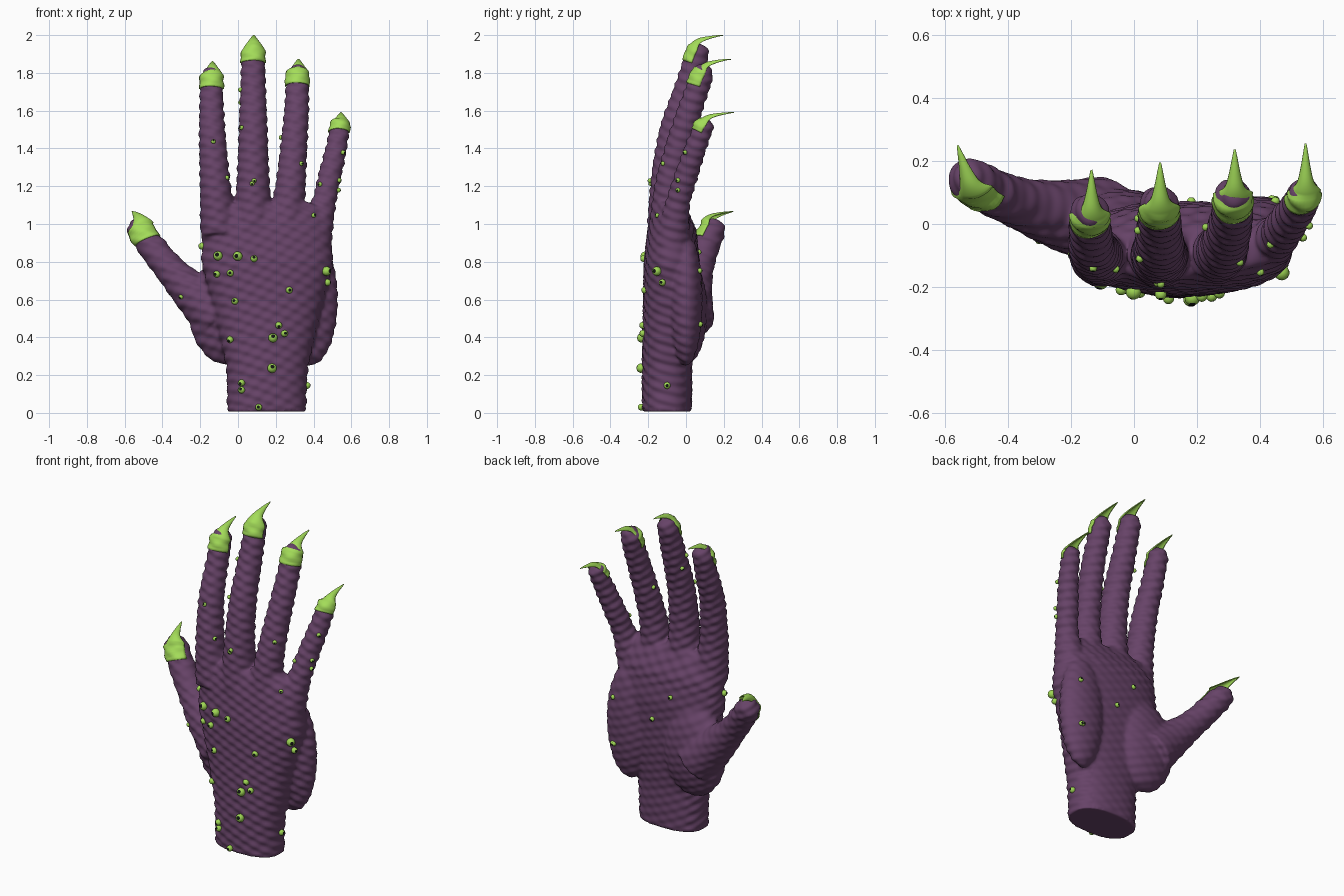
import bpy, bmesh, math
from mathutils import Vector, Matrix
from mathutils.bvhtree import BVHTree

if "Cube" in bpy.data.objects:
    bpy.data.objects.remove(bpy.data.objects["Cube"])


def material(name, rgb):
    m = bpy.data.materials.new(name)
    m.diffuse_color = (*rgb, 1)
    m.use_nodes = True
    m.node_tree.nodes["Principled BSDF"].inputs["Base Color"].default_value = m.diffuse_color
    return m


SKIN = material("purple skin", (0.135, 0.056, 0.138))
NAIL = material("lime nail", (0.37, 0.72, 0.10))
WART = material("green wart", (0.35, 0.68, 0.09))
PIT = material("dark pit", (0.006, 0.008, 0.006))


def add_object(name, bm, mats):
    me = bpy.data.meshes.new(name)
    bm.to_mesh(me)
    bm.free()
    for m in mats:
        me.materials.append(m)
    ob = bpy.data.objects.new(name, me)
    bpy.context.collection.objects.link(ob)
    return ob


def spline(pts, steps=6):
    """Catmull-Rom through tuples of any length."""
    p = [Vector(q) for q in pts]
    p = [p[0] * 2 - p[1]] + p + [p[-1] * 2 - p[-2]]
    out = []
    for i in range(1, len(p) - 2):
        a, b, c, d = p[i - 1:i + 3]
        for k in range(steps):
            t = k / steps
            out.append(0.5 * (2 * b + (c - a) * t + (2 * a - 5 * b + 4 * c - d) * t * t
                              + (3 * b - a - 3 * c + d) * t ** 3))
    return out + [p[-2]]


def loft(bm, rings):
    rows = [[bm.verts.new(v) for v in r] for r in rings]
    n = len(rows[0])
    for a, b in zip(rows, rows[1:]):
        for i in range(n):
            j = (i + 1) % n
            bm.faces.new((a[i], a[j], b[j], b[i]))
    bm.faces.new(rows[0][::-1])
    bm.faces.new(rows[-1])


def tube(bm, pts):
    """Finger: (x, y, z, radius) path with a domed tip."""
    path = [(Vector(q[:3]), q[3]) for q in spline(pts)]
    end, r = path[-1]
    d = (end - path[-2][0]).normalized()
    path += [(end + d * r * math.sin(a), r * math.cos(a)) for a in (0.3, 0.6, 0.85, 1.1, 1.3, 1.48)]
    rings = []
    for i, (c, r) in enumerate(path):
        t = (path[min(i + 1, len(path) - 1)][0] - path[max(i - 1, 0)][0]).normalized()
        u = Vector((0, 1, 0)).cross(t).normalized()
        v = t.cross(u)
        rings.append([c + r * (u * math.cos(k * math.tau / 28) + v * math.sin(k * math.tau / 28))
                      for k in range(28)])
    loft(bm, rings)


def spow(v, e):
    return math.copysign(abs(v) ** e, v)


# wrist and palm: sections of z, centre x, centre y, half width, half depth
bm = bmesh.new()
PALM = [(.008, .152, -.10, .208, .128), (.12, .152, -.10, .208, .13), (.25, .155, -.10, .215, .13),
        (.5, .155, -.085, .272, .14), (.8, .155, -.075, .348, .145), (.97, .15, -.075, .335, .125),
        (1.06, .145, -.085, .30, .095), (1.11, .14, -.09, .27, .07)]
loft(bm, [[(x + rx * spow(math.cos(a), .85), y + ry * spow(math.sin(a), .85), z)
           for a in (k * math.tau / 48 for k in range(48))] for z, x, y, rx, ry in PALM])
# thumb pad and outer palm pad
for c, s in (((-.06, .0, .54), (.2, .11, .28)), ((.385, .0, .6), (.142, .085, .35))):
    bmesh.ops.create_uvsphere(bm, u_segments=32, v_segments=20, radius=1,
                              matrix=Matrix.Translation(c) @ Matrix.Diagonal((*s, 1)))
# index, middle, ring, little finger, thumb
for f in (
    [(-.10, -.1, .95, .098), (-.12, -.1, 1.2, .08), (-.135, -.065, 1.45, .07), (-.14, -.01, 1.62, .063), (-.14, .038, 1.775, .058)],
    [(.08, -.1, .98, .105), (.08, -.097, 1.26, .084), (.08, -.062, 1.5, .075), (.08, 0, 1.7, .067), (.08, .06, 1.9, .06)],
    [(.25, -.1, .95, .1), (.278, -.085, 1.2, .079), (.295, -.04, 1.4, .07), (.31, .02, 1.6, .064), (.315, .085, 1.785, .058)],
    [(.40, -.075, .9, .095), (.452, -.045, 1.1, .064), (.485, 0, 1.25, .06), (.52, .05, 1.4, .055), (.54, .095, 1.515, .05)],
    [(-.1, .01, .5, .14), (-.235, .03, .63, .108), (-.36, .065, .76, .08), (-.45, .1, .87, .073), (-.52, .14, .965, .067)],
):
    tube(bm, f)
bmesh.ops.recalc_face_normals(bm, faces=bm.faces)
raw = add_object("hand_raw", bm, [SKIN])

# fuse into one skin
mod = raw.modifiers.new("fuse", 'REMESH')
mod.mode = 'VOXEL'
mod.voxel_size = 0.0095
dg = bpy.context.evaluated_depsgraph_get()
fused = bpy.data.meshes.new_from_object(raw.evaluated_get(dg))
bpy.data.objects.remove(raw)
bm = bmesh.new()
bm.from_mesh(fused)
for _ in range(7):
    bmesh.ops.smooth_vert(bm, verts=[v for v in bm.verts if v.co.z > .03], factor=.5,
                          use_axis_x=True, use_axis_y=True, use_axis_z=True)
bm.normal_update()
# wrinkled skin ripples, fainter on the thumb pad
moves = []
for v in bm.verts:
    x, y, z = v.co
    d = .003 * math.sin(115 * z + 45 * x + 30 * y) + .0016 * math.sin(85 * z - 75 * x + 20 * y)
    if y > 0 and z < .9:
        d *= .6
    moves.append(v.normal * (d + .002 if z > .02 else 0))
for v, m in zip(bm.verts, moves):
    v.co += m
    v.co.z = max(v.co.z, 0)
for f in bm.faces:
    f.smooth = True
    f.material_index = 0
bm.normal_update()
skin = BVHTree.FromBMesh(bm)
add_object("hand", bm, [SKIN])


# claws: rows of y offset, z offset, width factor, all measured from the point
ROWS = [(-.213, -.13, 1), (-.197, -.085, 1.0), (-.168, -.043, .9), (-.13, -.018, .5),
        (-.08, -.007, .27), (-.03, -.001, .11), (0, 0, .01)]


def claw(name, tip, w, zs=1.0, side=(1, 0, 0), dx=0.0):
    bm = bmesh.new()
    s = Vector(side).normalized()
    rows = spline(ROWS, 4)
    ctr = [Vector(tip) + Vector((dx * -r[0] / .21, r[0], r[1] * zs)) for r in rows]
    grid = []
    for i, r in enumerate(rows):
        t = (ctr[min(i + 1, len(ctr) - 1)] - ctr[max(i - 1, 0)]).normalized()
        n = t.cross(s).normalized()
        hw = w * r[2]
        line = []
        for a in (math.radians(-80 + 10 * k) for k in range(17)):
            p = ctr[i] + s * hw * math.sin(a) + n * hw * (1 - math.cos(a))
            if i < 8:   # the nail plate hugs the finger
                axis = ctr[i] + n * w * .95
                out = (p - axis).normalized()
                hit = skin.ray_cast(axis + out * .1, -out, .1)
                if hit[0] is not None:
                    p = hit[0] + out * .004
            line.append(bm.verts.new(p))
        grid.append(line)
    for a, b in zip(grid, grid[1:]):
        for k in range(16):
            bm.faces.new((a[k], a[k + 1], b[k + 1], b[k])).smooth = True
    ob = add_object(name, bm, [NAIL])
    sol = ob.modifiers.new("thickness", 'SOLIDIFY')
    sol.thickness = .005
    sol.offset = 0


claw("index_claw", (-.135, .172, 1.86), .062)
claw("middle_claw", (.083, .195, 1.998), .063)
claw("ring_claw", (.32, .237, 1.872), .062)
claw("little_claw", (.545, .255, 1.59), .053, .68)
claw("thumb_claw", (-.56, .25, 1.065), .07, 1.15, (.92, 0, .38), .05)

# warts: x, z on the back of the hand, grouped by radius
BIG = [(-.105, .83), (0, .83), (.465, .75), (.185, .395), (.18, .235)]
MID = [(.085, .815), (-.11, .735), (-.04, .74), (-.2, .885), (.47, .69), (.27, .65), (-.015, .59),
       (.215, .465), (.245, .42), (-.04, .39), (.365, .145), (.02, .16), (.02, .12), (.11, .03)]
SMALL = [(-.3, .615), (-.13, 1.435), (-.06, 1.245), (.015, 1.71), (-.005, 1.64), (.02, 1.51),
         (.085, 1.23), (.075, 1.215), (.22, 1.46), (.335, 1.32), (.4, 1.045), (.435, 1.21),
         (.55, 1.23), (.53, 1.18), (.58, 1.375)]
PALM_SIDE = [(.47, .16, .455), (.45, .16, .455), (.48, .15, .76), (.06, .3, .88), (.17, .3, .67)]
spots = []
for group, r in ((BIG, .025), (MID, .0185), (SMALL, .0125)):
    for x, z in group:
        hit = skin.ray_cast(Vector((x, -1, z)), Vector((0, 1, 0)))
        if hit[0] is None:
            hit = skin.find_nearest(Vector((x, -.1 + max(0, z - 1) * .2, z)))
        spots.append((hit[0], hit[1], r))
for p in PALM_SIDE:
    hit = skin.find_nearest(Vector(p))
    spots.append((hit[0], hit[1], .014))
bm = bmesh.new()
for p, n, r in spots:
    rot = n.to_track_quat('Z', 'Y').to_matrix().to_4x4()
    c = p + n * r * .2
    new = bmesh.ops.create_uvsphere(bm, u_segments=14, v_segments=7, radius=r,
                                    matrix=Matrix.Translation(c) @ rot)['verts']
    for f in {f for v in new for f in v.link_faces}:
        f.smooth = True
        f.material_index = 1 if (f.calc_center_median() - c).dot(n) > .88 * r else 0  # dark pit
add_object("warts", bm, [WART, PIT])
